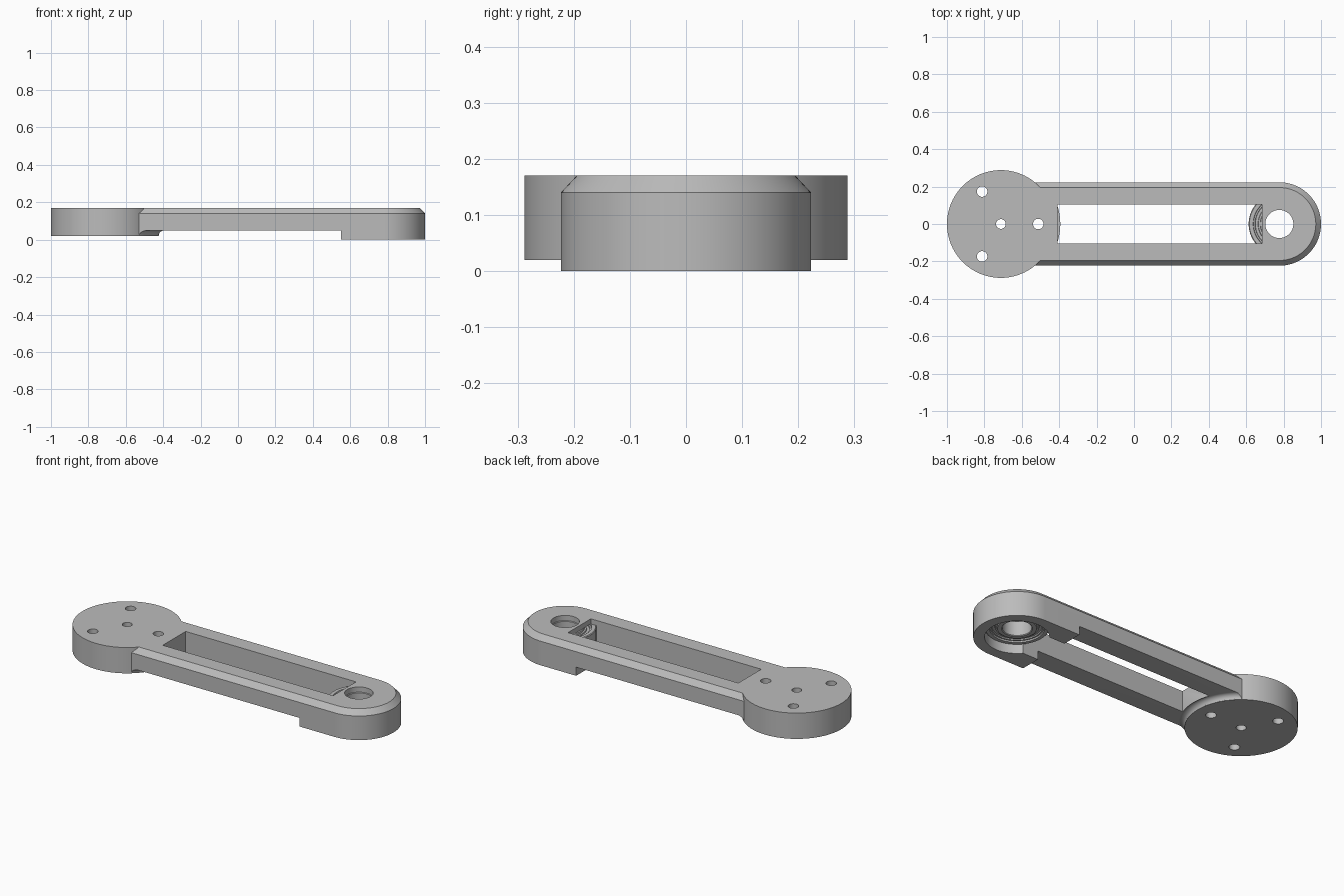
import bpy
import bmesh
from math import sin, cos, pi, radians

cube = bpy.data.objects.get("Cube")
if cube:
    bpy.data.objects.remove(cube, do_unlink=True)

HUB_X, HUB_R = -0.712, 0.288      # round mounting hub
END_X, END_R = 0.777, 0.223       # rounded bearing end
TOP, UNDER = 0.17, 0.05           # top and underside of the arm
SEG = 96

grey = bpy.data.materials.new("light grey")
grey.use_nodes = True
colour = (0.5, 0.5, 0.5, 1)
grey.diffuse_color = colour
grey.node_tree.nodes["Principled BSDF"].inputs["Base Color"].default_value = colour


def loft(name, rings, loop=False):
    """Skin a stack of rings; cap the ends, or close the stack into a loop."""
    bm = bmesh.new()
    rows = [[bm.verts.new(p) for p in ring] for ring in rings]
    pairs = list(zip(rows, rows[1:]))
    if loop:
        pairs.append((rows[-1], rows[0]))
    else:
        bm.faces.new(rows[0][::-1])
        bm.faces.new(rows[-1])
    for a, b in pairs:
        for i in range(len(a)):
            j = (i + 1) % len(a)
            bm.faces.new((a[i], a[j], b[j], b[i]))
    bmesh.ops.recalc_face_normals(bm, faces=bm.faces)
    mesh = bpy.data.meshes.new(name)
    bm.to_mesh(mesh)
    bm.free()
    mesh.materials.append(grey)
    obj = bpy.data.objects.new(name, mesh)
    bpy.context.collection.objects.link(obj)
    return obj


def lathe(name, x, y, profile, loop=False, seg=SEG):
    rings = [[(x + r * cos(2 * pi * i / seg), y + r * sin(2 * pi * i / seg), z)
              for i in range(seg)] for r, z in profile]
    return loft(name, rings, loop)


def box(name, x0, x1, half_y, z0, z1):
    return loft(name, [[(x0, -half_y, z), (x1, -half_y, z), (x1, half_y, z), (x0, half_y, z)]
                       for z in (z0, z1)])


def activate(obj):
    bpy.ops.object.select_all(action='DESELECT')
    obj.select_set(True)
    bpy.context.view_layer.objects.active = obj


def combine(target, tool, operation):
    """Apply a boolean and discard the tool."""
    tool.hide_render = True
    mod = target.modifiers.new("bool", 'BOOLEAN')
    mod.operation, mod.solver, mod.object = operation, 'EXACT', tool
    activate(target)
    bpy.ops.object.modifier_apply(modifier=mod.name)
    bpy.data.objects.remove(tool, do_unlink=True)


def arm_outline(r, z):
    half = SEG // 2
    arc = [(END_X + r * cos(a), r * sin(a), z)
           for a in (-pi / 2 + pi * i / half for i in range(half + 1))]
    return [(-0.6, -r, z)] + arc + [(-0.6, r, z)]


# Arm with a chamfered top edge and a deeper rounded end
arm = loft("link_arm", [arm_outline(END_R, 0), arm_outline(END_R, 0.14),
                        arm_outline(END_R - 0.028, TOP)])
combine(arm, box("relief", -1, 0.55, 0.4, -0.1, UNDER), 'DIFFERENCE')
combine(arm, box("slot", -0.41, 0.685, 0.105, -0.1, 0.3), 'DIFFERENCE')
combine(arm, lathe("pocket", END_X, 0, [(0.165, -0.1), (0.165, 0.14)]), 'DIFFERENCE')
combine(arm, lathe("bore", END_X, 0, [(0.075, 0.1), (0.075, 0.3)]), 'DIFFERENCE')

# Round hub
combine(arm, lathe("hub", HUB_X, 0, [(HUB_R, 0.02), (HUB_R, TOP)]), 'UNION')

# Concave fillet between hub and arm underside
arc = [radians(a) for a in range(6, 91, 12)]
flare = lathe("fillet", HUB_X, 0,
              [(0.318 - 0.03 * cos(a), 0.02 + 0.03 * sin(a)) for a in arc] + [(0.318, 0.052)])
combine(flare, box("fillet_trim", -0.6, -0.3, END_R - 0.0005, 0, 0.1), 'INTERSECT')
combine(arm, flare, 'UNION')

# Screw holes: one central, three around it
holes = [(HUB_X, 0, 0.026)]
holes += [(HUB_X + 0.2 * cos(a), 0.2 * sin(a), 0.028) for a in (0, 2 * pi / 3, -2 * pi / 3)]
for x, y, r in holes:
    combine(arm, lathe("screw_hole", x, y, [(r, -0.1), (r, 0.3)], seg=32), 'DIFFERENCE')

# Bearing: two races with recessed shields on both faces
face = [(0.075, 0.004), (0.079, 0), (0.1, 0), (0.102, 0.008), (0.112, 0.008),
        (0.114, 0.014), (0.128, 0.014), (0.13, 0.008), (0.138, 0.008),
        (0.14, 0), (0.16, 0), (0.164, 0.004)]
profile = [(r, UNDER + d) for r, d in face] + [(r, 0.139 - d) for r, d in reversed(face)]
bearing = lathe("bearing", END_X, 0, profile, loop=True)

for obj in (arm, bearing):
    activate(obj)
    bpy.ops.object.shade_smooth_by_angle(angle=radians(30))
